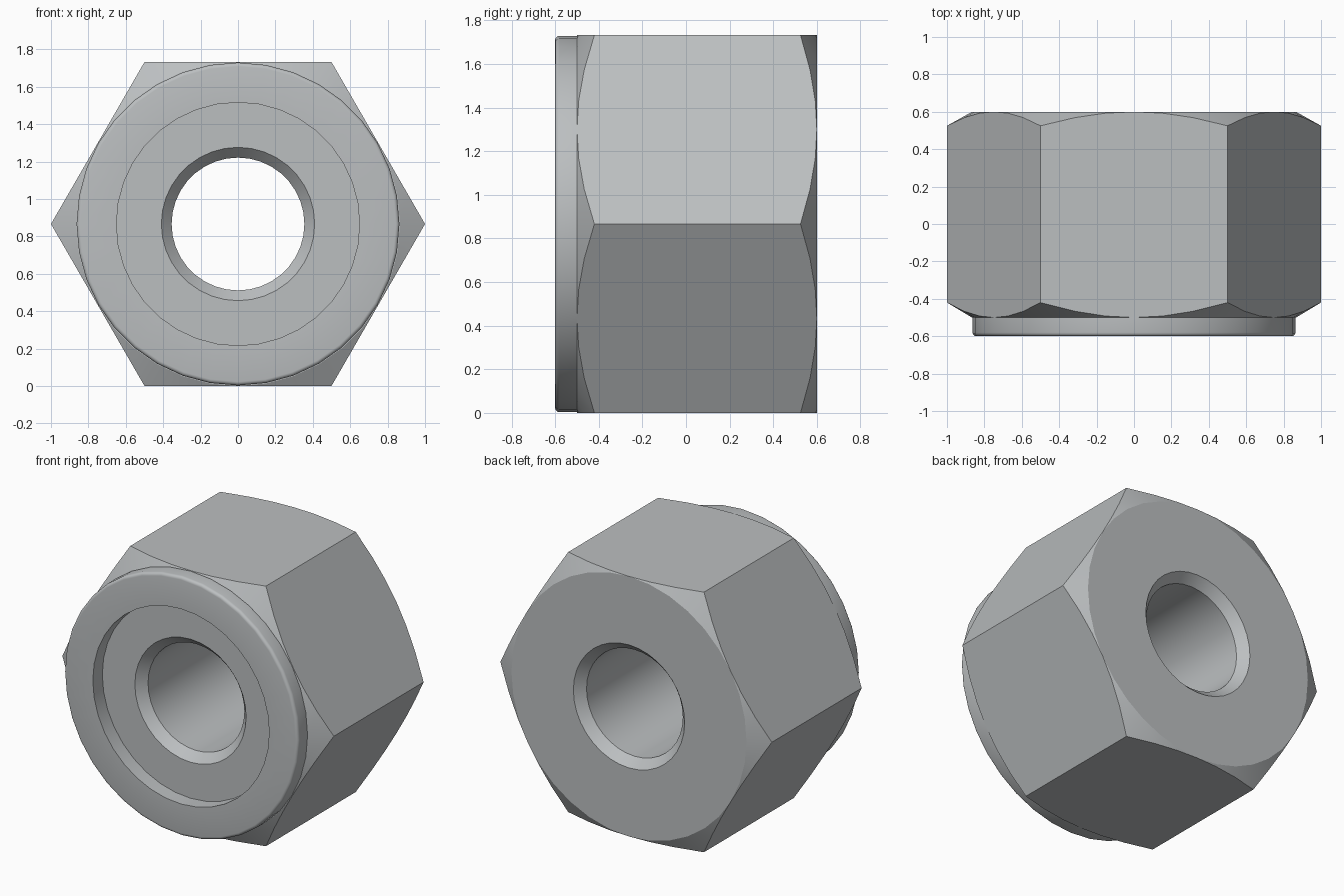
import bpy, bmesh, math

if "Cube" in bpy.data.objects:
    bpy.data.objects.remove(bpy.data.objects["Cube"])

N = 36                      # sides around the axis
APO = math.sqrt(3) / 2      # half the distance across flats
CZ = APO                    # height of the axis

steel = bpy.data.materials.new("steel grey")
steel.diffuse_color = (0.50, 0.52, 0.53, 1)
steel.use_nodes = True
steel.node_tree.nodes["Principled BSDF"].inputs["Base Color"].default_value = steel.diffuse_color


def circle(r, y):
    return lambda a: (r, y)


def hexagon(y_flat, y_corner):
    """Hexagonal ring whose edge dips in y towards the corners like a cone cut."""
    def ring(a):
        r = APO / math.cos(a % (math.pi / 3) - math.pi / 6)
        return r, y_flat + (y_corner - y_flat) * (r - APO) / (1 - APO)
    return ring


# Closed cross-section, from the front of the bore outwards and round to the back
rings = [circle(0.355, -0.44), circle(0.41, -0.50),        # bore chamfer
         circle(0.65, -0.50), circle(0.65, -0.60)]         # recess
R, F = 0.863, 0.02                                         # collar radius, fillet
for i in range(5):
    t = math.pi / 2 * i / 4
    rings.append(circle(R - F + F * math.sin(t), -0.60 + F - F * math.cos(t)))
rings += [circle(R, -0.50), circle(APO, -0.50),            # collar side
          hexagon(-0.50, -0.42), hexagon(0.60, 0.525),     # chamfered hex flats
          circle(APO, 0.60),                               # back face
          circle(0.41, 0.60), circle(0.355, 0.54)]         # rear bore chamfer

bm = bmesh.new()
loops = []
for ring in rings:
    loop = []
    for k in range(N):
        a = 2 * math.pi * k / N
        r, y = ring(a)
        loop.append(bm.verts.new((r * math.cos(a), y, CZ + r * math.sin(a))))
    loops.append(loop)
for a, b in zip(loops, loops[1:] + loops[:1]):
    for k in range(N):
        j = (k + 1) % N
        bm.faces.new((a[k], a[j], b[j], b[k]))

# Merge the points where the cone just touches the middle of each flat
bmesh.ops.remove_doubles(bm, verts=bm.verts, dist=1e-4)
bmesh.ops.recalc_face_normals(bm, faces=bm.faces)

mesh = bpy.data.meshes.new("hex_nut")
bm.to_mesh(mesh)
bm.free()
mesh.materials.append(steel)
nut = bpy.data.objects.new("hex_nut", mesh)
bpy.context.collection.objects.link(nut)
bpy.context.view_layer.objects.active = nut
nut.select_set(True)
bpy.ops.object.shade_smooth_by_angle(angle=math.radians(25))
